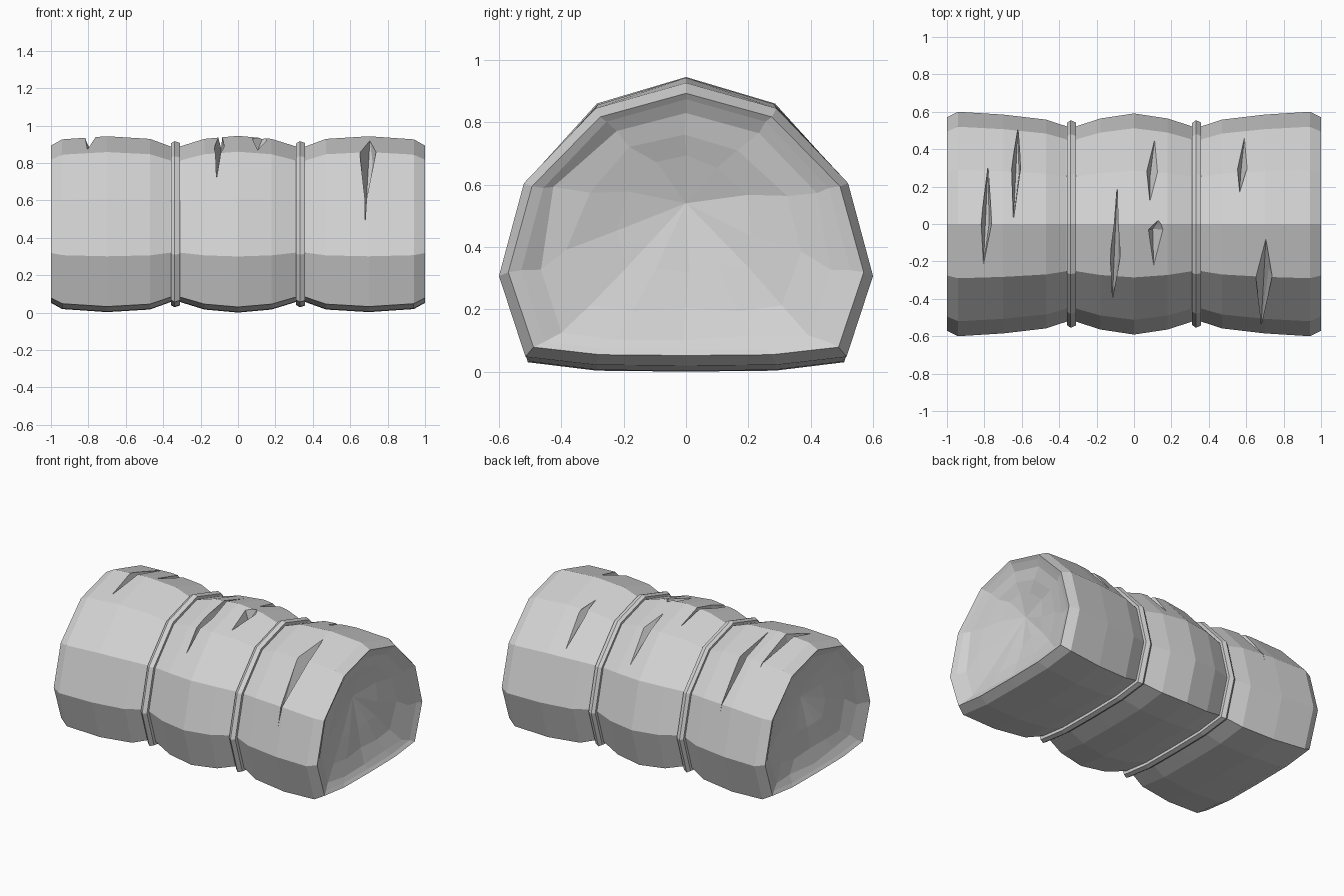
import bpy, bmesh, random
from mathutils import Vector

random.seed(4)
old = bpy.data.objects.get("Cube")
if old:
    bpy.data.objects.remove(old, do_unlink=True)

grey = bpy.data.materials.new("light grey")
grey.use_nodes = True
grey.diffuse_color = (0.65, 0.65, 0.65, 1)
grey.node_tree.nodes["Principled BSDF"].inputs["Base Color"].default_value = (0.65, 0.65, 0.65, 1)

# Flat-bottomed domed cross-section: half, then mirrored in y
HALF = [(0.29, 0.86), (0.52, 0.61), (0.6, 0.3), (0.515, 0.03), (0.29, 0.003)]
PROFILE = [(0, 0.945)] + HALF + [(0, 0)] + [(-y, z) for y, z in reversed(HALF)]
MID = 0.47


def ring(bm, x, sy, sz, lift=0.0, jitter=0.0):
    def r():
        return random.uniform(-jitter, jitter)
    return [bm.verts.new((x + r() / 2, y * sy + r(), MID + lift + (z - MID) * sz + r()))
            for y, z in PROFILE]


def bridge(bm, a, b):
    n = len(a)
    for i in range(n):
        j = (i + 1) % n
        bm.faces.new((a[i], a[j], b[j], b[i]))


def finish(bm, name):
    bmesh.ops.recalc_face_normals(bm, faces=bm.faces)
    mesh = bpy.data.meshes.new(name)
    bm.to_mesh(mesh)
    bm.free()
    mesh.materials.append(grey)
    obj = bpy.data.objects.new(name, mesh)
    bpy.context.collection.objects.link(obj)
    return obj


# Stations from the middle outward: x, width scale, height scale
OUTER = [(0.18, 0.94, 0.965), (0.31, 0.87, 0.88), (0.36, 0.87, 0.88),
         (0.47, 0.93, 0.965), (0.7, 0.975, 0.995), (0.94, 1.0, 0.96), (1.0, 0.95, 0.89)]
# Gently dished hollow of each end: x, width scale, height scale, lift
HOLLOW = [(0.985, 0.88, 0.85, 0.0), (0.963, 0.79, 0.77, 0.0),
          (0.938, 0.62, 0.6, 0.01), (0.912, 0.36, 0.38, 0.04)]

# Body with pinched waists and dished ends
bm = bmesh.new()
middle = ring(bm, 0, 0.985, 1.0)
for side in (-1, 1):
    last = middle
    for x, sy, sz in OUTER:
        nxt = ring(bm, side * x, sy, sz)
        bridge(bm, last, nxt)
        last = nxt
    for x, sy, sz, lift in HOLLOW:
        nxt = ring(bm, side * x, sy, sz, lift, 0.015 if sy < 0.8 else 0)
        bridge(bm, last, nxt)
        last = nxt
    tip = bm.verts.new((side * 0.87, 0, 0.54))
    for i in range(len(last)):
        bm.faces.new((last[i], last[(i + 1) % len(last)], tip))
body = finish(bm, "body")


# Point on the upper surface at a given x and y
def surface(x, y):
    stations = [(0, 0.985, 1.0)] + OUTER
    for a, b in zip(stations, stations[1:]):
        if a[0] <= abs(x) <= b[0]:
            t = (abs(x) - a[0]) / (b[0] - a[0])
            sy, sz = (a[k] + (b[k] - a[k]) * t for k in (1, 2))
            break
    pts = [PROFILE[0]] + HALF[:3]
    for (y0, z0), (y1, z1) in zip(pts, pts[1:]):
        if y0 <= abs(y) / sy <= y1:
            z = z0 + (z1 - z0) * (abs(y) / sy - y0) / (y1 - y0)
            return Vector((x, y, MID + (z - MID) * sz))


# Gashes: x, start y, widest y, end y, half width, sideways shift of the bottom
GASHES = [(-0.79, -0.22, 0.0, 0.32, 0.03, 0.015), (-0.63, 0.02, 0.3, 0.51, 0.025, 0.015),
          (-0.1, -0.4, -0.17, 0.2, 0.027, 0.015), (0.12, -0.22, -0.03, 0.02, 0.045, -0.02),
          (0.1, 0.12, 0.28, 0.45, 0.033, -0.015), (0.58, 0.17, 0.3, 0.46, 0.028, -0.01),
          (0.695, -0.535, -0.27, -0.08, 0.045, 0.025)]
bm = bmesh.new()
for x, y0, ym, y1, w, skew in GASHES:
    mid = surface(x, ym)
    out = Vector((0, mid.y, mid.z - 0.35)).normalized()
    corners = [surface(x - 0.015, y0), surface(x + 0.01, y1),
               mid + Vector((w, 0, 0)) + out * 0.01, mid - Vector((w, 0, 0)) + out * 0.01,
               mid + out * 0.5, mid - out * 0.07 + Vector((skew, 0, 0))]
    bmesh.ops.convex_hull(bm, input=[bm.verts.new(c) for c in corners])
cutter = finish(bm, "gash_cutter")
cutter.hide_render = True

cut = body.modifiers.new("gashes", 'BOOLEAN')
cut.operation = 'DIFFERENCE'
cut.solver = 'EXACT'
cut.object = cutter
bpy.context.view_layer.update()
carved = bpy.data.meshes.new_from_object(body.evaluated_get(bpy.context.evaluated_depsgraph_get()))
body.modifiers.clear()
body.data = carved
bpy.data.objects.remove(cutter, do_unlink=True)

# Ridged bands tied round the two waists: offset in x, scale
BAND = [(-0.024, 0.85), (-0.024, 0.9), (-0.004, 0.925), (0.024, 0.905), (0.024, 0.85)]
for name, cx in (("right_band", -0.335), ("left_band", 0.335)):
    bm = bmesh.new()
    loops = [ring(bm, cx + dx, s, s + 0.015) for dx, s in BAND]
    for a, b in zip(loops, loops[1:] + loops[:1]):
        bridge(bm, a, b)
    finish(bm, name)
